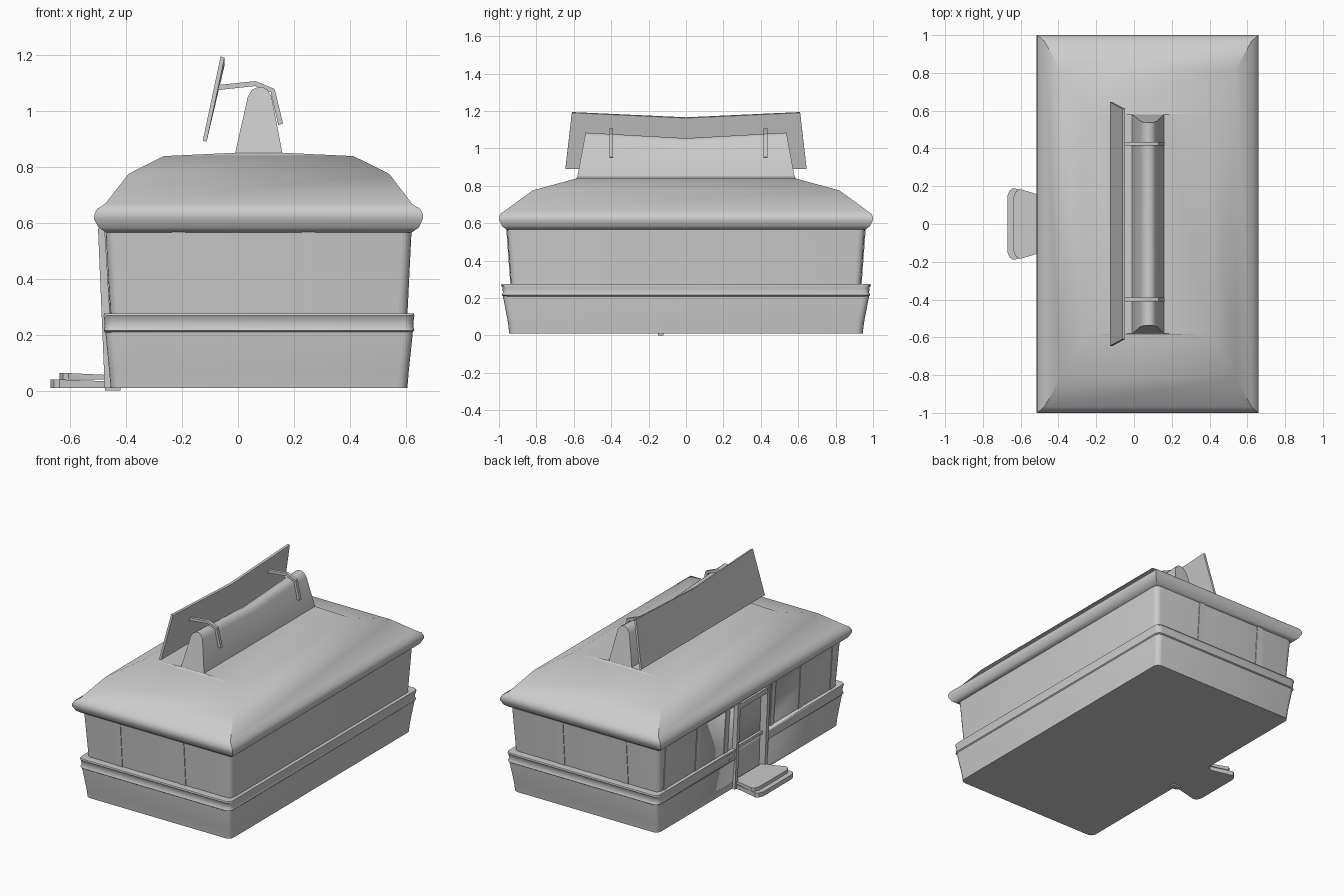
import bpy, bmesh, math
from mathutils import Vector

if "Cube" in bpy.data.objects:
    bpy.data.objects.remove(bpy.data.objects["Cube"])


def loft(name, rings, angle=35):
    """Solid skin through equal-length rings, capped at both ends."""
    bm = bmesh.new()
    loops = [[bm.verts.new(p) for p in r] for r in rings]
    n = len(loops[0])
    for a, b in zip(loops, loops[1:]):
        for i in range(n):
            j = (i + 1) % n
            bm.faces.new((a[i], a[j], b[j], b[i]))
    bm.faces.new(loops[0][::-1])
    bm.faces.new(loops[-1])
    bmesh.ops.recalc_face_normals(bm, faces=bm.faces)
    me = bpy.data.meshes.new(name)
    bm.to_mesh(me)
    bm.free()
    ob = bpy.data.objects.new(name, me)
    bpy.context.collection.objects.link(ob)
    bpy.context.view_layer.objects.active = ob
    ob.select_set(True)
    bpy.ops.object.shade_smooth_by_angle(angle=math.radians(angle))
    ob.select_set(False)
    return ob


def rect(x0, x1, y, z, r=0.0, seg=4):
    """Horizontal rectangle ring, optionally with rounded corners."""
    if r == 0:
        return [(x0, -y, z), (x1, -y, z), (x1, y, z), (x0, y, z)]
    pts = []
    for k, (cx, cy) in enumerate([(x1 - r, y - r), (x0 + r, y - r),
                                  (x0 + r, r - y), (x1 - r, r - y)]):
        for s in range(seg + 1):
            a = math.pi / 2 * (k + s / seg)
            pts.append((cx + r * math.cos(a), cy + r * math.sin(a), z))
    return pts


def prism(name, profile, y0, y1):
    """Extrude an (x, z) profile along y."""
    return loft(name, [[(x, y, z) for x, z in profile] for y in (y0, y1)])


# Body: flared base, trim band and window wall
R = 0.035
base = loft("base", [rect(-0.455, 0.605, 0.945, 0.01, R),
                     rect(-0.46, 0.61, 0.952, 0.07, R),
                     rect(-0.473, 0.624, 0.978, 0.205, R),
                     rect(-0.473, 0.624, 0.978, 0.215, R)])
band = loft("trim_band", [rect(-0.474, 0.623, 0.976, 0.208, R),
                          rect(-0.48, 0.63, 0.985, 0.215, R),
                          rect(-0.476, 0.626, 0.979, 0.228, R),
                          rect(-0.478, 0.628, 0.981, 0.255, R),
                          rect(-0.48, 0.63, 0.988, 0.268, R),
                          rect(-0.478, 0.628, 0.985, 0.276, R)])
wall = loft("window_wall", [rect(-0.455, 0.605, 0.935, 0.27, R),
                            rect(-0.473, 0.62, 0.957, 0.575, R)])

# Recessed doorway on the left side
cutter = prism("doorway_cutter", [(-0.7, 0.03), (-0.435, 0.03),
                                  (-0.45, 0.55), (-0.7, 0.55)], -0.15, 0.15)
cutter.hide_render = True
cutter.hide_set(True)
for part in (base, band, wall):
    mod = part.modifiers.new("doorway", "BOOLEAN")
    mod.object = cutter
    mod.solver = "EXACT"

# Door frame, middle rail and sill
for side, y in (("back", 0.155), ("front", -0.155)):
    prism(f"door_jamb_{side}", [(-0.476, 0.01), (-0.43, 0.01), (-0.45, 0.58),
                                (-0.50, 0.58)], y - 0.013, y + 0.013)
prism("door_rail", [(-0.46, 0.255), (-0.43, 0.255), (-0.43, 0.275),
                    (-0.46, 0.275)], -0.142, 0.142)
prism("door_lintel", [(-0.495, 0.535), (-0.44, 0.535), (-0.44, 0.57),
                      (-0.497, 0.57)], -0.142, 0.142)
prism("door_sill", [(-0.475, 0.0), (-0.42, 0.0), (-0.42, 0.03),
                    (-0.475, 0.03)], -0.15, -0.12)

# Two-tier entrance step with clipped corners
for name, x, z0, z1, w in (("step_lower", -0.67, 0.01, 0.04, 0.19),
                           ("step_upper", -0.637, 0.04, 0.063, 0.185)):
    plan = [(-0.45, -0.15), (-0.45, 0.15), (-0.52, 0.16), (x + 0.032, w),
            (x + 0.012, w - 0.012), (x, w - 0.04),
            (x, 0.04 - w), (x + 0.012, 0.012 - w), (x + 0.032, -w), (-0.52, -0.16)]
    loft(name, [[(px, py, z0) for px, py in plan],
                [(px, py, z1 - max(0, px + 0.6) * 0.05) for px, py in plan]])

# Window mullions on both ends and on the door side
T = 0.004
for end in (-1, 1):
    for x in (-0.212, 0.252):
        loft("end_mullion", [[(x + dx, end * (y + d), z) for dx, d in
                              ((-0.023, -0.01), (0.023, -0.01), (0.023, T), (-0.023, T))]
                             for y, z in ((0.935, 0.27), (0.957, 0.57))])
    for y in (0.24, 0.54, 0.87):
        loft("side_mullion", [[(x - d, end * y + dy, z) for dy, d in
                               ((-0.02, -0.01), (0.02, -0.01), (0.02, T), (-0.02, T))]
                              for x, z in ((-0.455, 0.27), (-0.473, 0.57))])

# Roof with rounded eave and stepped slopes
loft("roof", [rect(-0.47, 0.62, 0.958, 0.565),
              rect(-0.497, 0.645, 0.982, 0.582),
              rect(-0.515, 0.66, 0.998, 0.613),
              rect(-0.513, 0.66, 1.0, 0.63),
              rect(-0.503, 0.65, 0.992, 0.65),
              rect(-0.475, 0.622, 0.968, 0.667),
              rect(-0.39, 0.54, 0.82, 0.775),
              rect(-0.265, 0.412, 0.59, 0.838),
              rect(-0.01, 0.16, 0.58, 0.85)], 40)

# Roof pylon with a sagging top
outline = [(-0.012, 0.84), (0.035, 1.05), (0.05, 1.075), (0.07, 1.084),
           (0.09, 1.084), (0.105, 1.075), (0.12, 1.05), (0.16, 0.84)]
loft("sign_pylon", [[(x, k * (0.582 - 0.045 * (z - 0.84) / 0.244),
                      z - (0 if k else 0.03 * (z - 0.84) / 0.244))
                     for x, z in outline] for k in (-1, 0, 1)])

# Leaning blank sign board
loft("sign_board", [[(-0.126, k * 0.645, 0.892), (-0.112, k * 0.645, 0.89),
                     (-0.048, k * 0.61, 1.19 - s), (-0.062, k * 0.61, 1.194 - s)]
                    for k, s in ((-1, 0), (0, 0.028), (1, 0))])

# Bent brackets holding the board
path = [(-0.08, 1.082), (0.062, 1.097), (0.124, 1.072), (0.152, 0.952)]
norm = [(-0.1, 1), (0.15, 1), (0.8, 0.65), (1, 0.25)]
for y in (-0.40, 0.425):
    rings = []
    for (x, z), n in zip(path, norm):
        d = Vector(n).normalized() * 0.009
        rings.append([(x + s * d.x, y + t * 0.01, z + s * d.y)
                      for s, t in ((-1, -1), (1, -1), (1, 1), (-1, 1))])
    loft("sign_bracket", rings)
